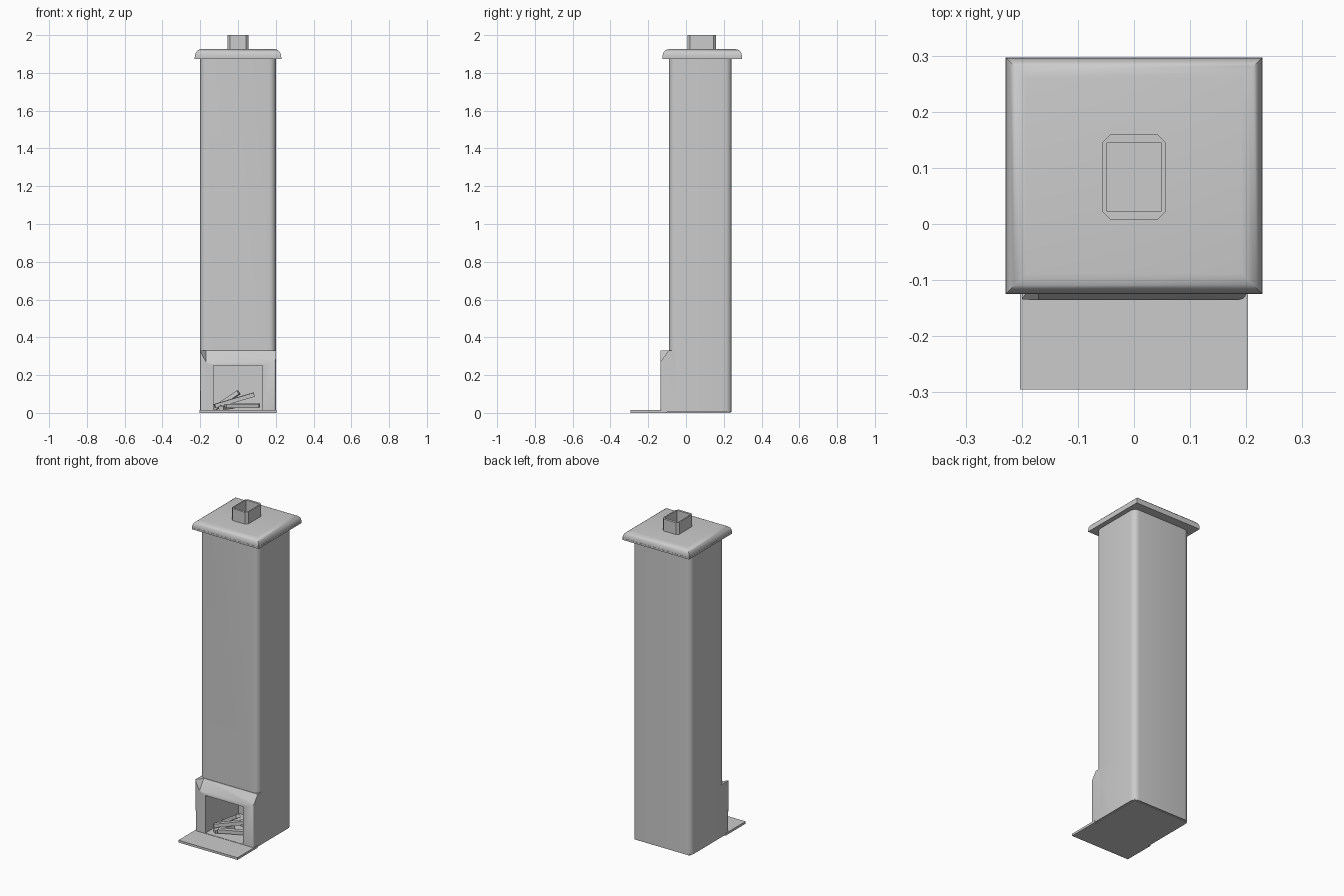
import bpy, bmesh, math
from mathutils import Vector

cube = bpy.data.objects.get("Cube")
if cube:
    bpy.data.objects.remove(cube)

grey = bpy.data.materials.new("plain grey")
grey.use_nodes = True
grey.diffuse_color = (0.6, 0.6, 0.6, 1)
grey.node_tree.nodes["Principled BSDF"].inputs["Base Color"].default_value = (0.6, 0.6, 0.6, 1)


def finish(name, bm, smooth=False):
    bmesh.ops.recalc_face_normals(bm, faces=bm.faces)
    mesh = bpy.data.meshes.new(name)
    bm.to_mesh(mesh)
    bm.free()
    mesh.materials.append(grey)
    ob = bpy.data.objects.new(name, mesh)
    bpy.context.collection.objects.link(ob)
    if smooth:
        bpy.ops.object.select_all(action="DESELECT")
        ob.select_set(True)
        bpy.context.view_layer.objects.active = ob
        bpy.ops.object.shade_smooth_by_angle(angle=math.radians(40))
    return ob


def box_mesh(lo, hi):
    bm = bmesh.new()
    bmesh.ops.create_cube(bm, size=1)
    lo, hi = Vector(lo), Vector(hi)
    for v in bm.verts:
        v.co = (lo + hi) / 2 + v.co * (hi - lo)
    return bm


def bevel(bm, rule, width, segments):
    """Bevel the edges whose two end points satisfy the rule."""
    edges = [e for e in bm.edges if rule(e.verts[0].co, e.verts[1].co)]
    bmesh.ops.bevel(bm, geom=edges, offset=width, segments=segments,
                    profile=0.5, affect="EDGES")


def upright(a, b):
    return abs(a.z - b.z) > 0.01 and abs(a.x - b.x) + abs(a.y - b.y) < 0.001


# Column with rounded corners
bm = box_mesh((-0.2, -0.09, 0.004), (0.2, 0.242, 1.885))
bevel(bm, upright, 0.035, 5)
column = finish("chimney_column", bm, True)

# Hearth surround: sloped shoulder, squared off at its right end
bm = bmesh.new()
rings = []
for x, drop in ((-0.2, 0.002), (-0.17, 0.06), (0.2, 0.06)):
    back = -0.135 + 0.042 * drop / 0.06
    profile = ((0.05, 0.004), (-0.135, 0.004), (-0.135, 0.33 - drop), (back, 0.33), (0.05, 0.33))
    rings.append([bm.verts.new((x, y, z)) for y, z in profile])
for a, b in zip(rings, rings[1:]):
    for i in range(len(a)):
        j = (i + 1) % len(a)
        bm.faces.new((a[i], a[j], b[j], b[i]))
bm.faces.new(rings[0])
bm.faces.new(rings[-1])
bevel(bm, lambda a, b: upright(a, b) and a.y < -0.1 and abs(a.x) > 0.19, 0.012, 3)
surround = finish("hearth_surround", bm, True)

# Firebox opening cut through both
cutter = finish("firebox_cutter", box_mesh((-0.13, -0.3, 0.016), (0.13, 0.19, 0.25)))
cutter.hide_render = True
cutter.hide_viewport = True
cutter.display_type = "WIRE"
for ob in (column, surround):
    cut = ob.modifiers.new("opening", "BOOLEAN")
    cut.operation = "DIFFERENCE"
    cut.solver = "EXACT"
    cut.object = cutter

# Hearth slab in front
finish("hearth_slab", box_mesh((-0.203, -0.295, 0), (0.203, -0.1, 0.014)))
finish("base_plate", box_mesh((-0.19, -0.12, 0), (0.19, 0.235, 0.008)))

# Cap with a rounded top and a thin lip
bm = box_mesh((-0.228, -0.124, 1.882), (0.228, 0.296, 1.926))
bevel(bm, lambda a, b: min(a.z, b.z) > 1.92, 0.036, 5)
finish("chimney_cap", bm, True)
finish("cap_lip", box_mesh((-0.229, -0.125, 1.873), (0.229, 0.297, 1.884)))

# Flue: hollow tube with chamfered corners
bm = box_mesh((-0.056, 0.008, 1.92), (0.056, 0.16, 2.0))
bevel(bm, upright, 0.014, 1)
flue = finish("flue", bm)
bore = finish("flue_cutter", box_mesh((-0.048, 0.022, 1.93), (0.048, 0.145, 2.1)))
bore.hide_render = True
bore.hide_viewport = True
cut = flue.modifiers.new("bore", "BOOLEAN")
cut.solver = "EXACT"
cut.object = bore

# Firewood: length, centre, tilt about y, turn about z
logs = [
    (0.22, (-0.02, -0.03, 0.066), -16, 12),
    (0.16, (-0.06, 0.02, 0.066), -32, -20),
    (0.19, (0.02, -0.06, 0.037), 0, 25),
    (0.15, (0.04, 0.04, 0.04), 0, -12),
    (0.12, (-0.06, -0.05, 0.03), -4, 60),
]
for n, (length, centre, tilt, turn) in enumerate(logs):
    log = finish(f"log_{n + 1}", box_mesh((-length / 2, -0.014, -0.011), (length / 2, 0.014, 0.011)))
    log.location = centre
    log.rotation_euler = (0, math.radians(tilt), math.radians(turn))
